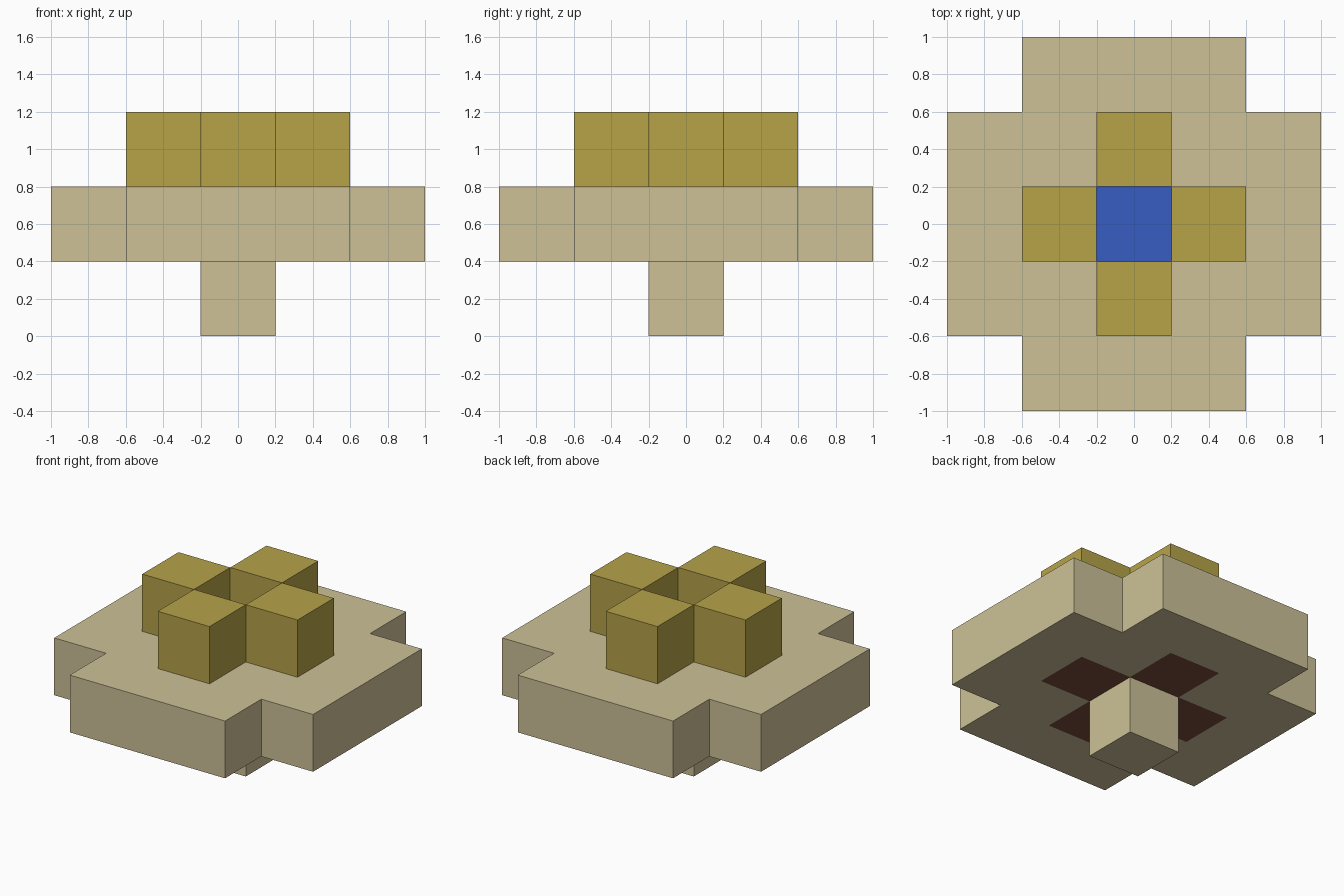
import bpy
import bmesh
from mathutils import Matrix, Vector

UNIT = 0.4  # edge length of one block

default = bpy.data.objects.get("Cube")
if default:
    bpy.data.objects.remove(default, do_unlink=True)


def make_material(name, rgb):
    """Flat colour given as 8-bit sRGB, stored as linear."""
    linear = [((c / 255 + 0.055) / 1.055) ** 2.4 for c in rgb]
    mat = bpy.data.materials.new(name)
    mat.use_nodes = True
    mat.diffuse_color = (*linear, 1)
    shader = next(n for n in mat.node_tree.nodes if n.type == "BSDF_PRINCIPLED")
    shader.inputs["Base Color"].default_value = (*linear, 1)
    shader.inputs["Roughness"].default_value = 0.9
    return mat


sand = make_material("sand", (205, 193, 151))
gold = make_material("old gold", (182, 163, 73))
blue = make_material("blue", (56, 93, 193))
brown = make_material("dark brown", (120, 77, 58))


def finish(name, bm, *materials):
    mesh = bpy.data.meshes.new(name)
    bm.to_mesh(mesh)
    bm.free()
    for mat in materials:
        mesh.materials.append(mat)
    obj = bpy.data.objects.new(name, mesh)
    bpy.context.collection.objects.link(obj)
    return obj


def block(name, centre, mat):
    bm = bmesh.new()
    bmesh.ops.create_cube(bm, size=UNIT, matrix=Matrix.Translation(centre))
    return finish(name, bm, mat)


# Slab: a square of blocks without its corners, raised by one block
bm = bmesh.new()
bmesh.ops.create_grid(bm, x_segments=5, y_segments=5, size=2.5 * UNIT,
                      matrix=Matrix.Translation((0, 0, UNIT)))
corners = [f for f in bm.faces
           if min(abs(f.calc_center_median().x), abs(f.calc_center_median().y)) > 1.5 * UNIT]
bmesh.ops.delete(bm, geom=corners, context="FACES")
lifted = bmesh.ops.extrude_face_region(bm, geom=bm.faces[:], use_keep_orig=True)
bmesh.ops.translate(bm, vec=(0, 0, UNIT),
                    verts=[v for v in lifted["geom"] if isinstance(v, bmesh.types.BMVert)])
bmesh.ops.recalc_face_normals(bm, faces=bm.faces)

# Blue centre on top, four brown squares around the leg underneath
for face in bm.faces:
    centre = face.calc_center_median()
    steps = round(abs(centre.x) / UNIT) + round(abs(centre.y) / UNIT)
    if face.normal.z > 0.5 and steps == 0:
        face.material_index = 1
    elif face.normal.z < -0.5 and steps == 1:
        face.material_index = 2
finish("slab", bm, sand, blue, brown)

# Leg below the centre
block("leg", Vector((0, 0, UNIT / 2)), sand)

# Four blocks on top, around the open centre
for side, x, y in (("left", 1, 0), ("right", -1, 0), ("front", 0, -1), ("back", 0, 1)):
    block(side + "_top_block", Vector((x, y, 2.5)) * UNIT, gold)
